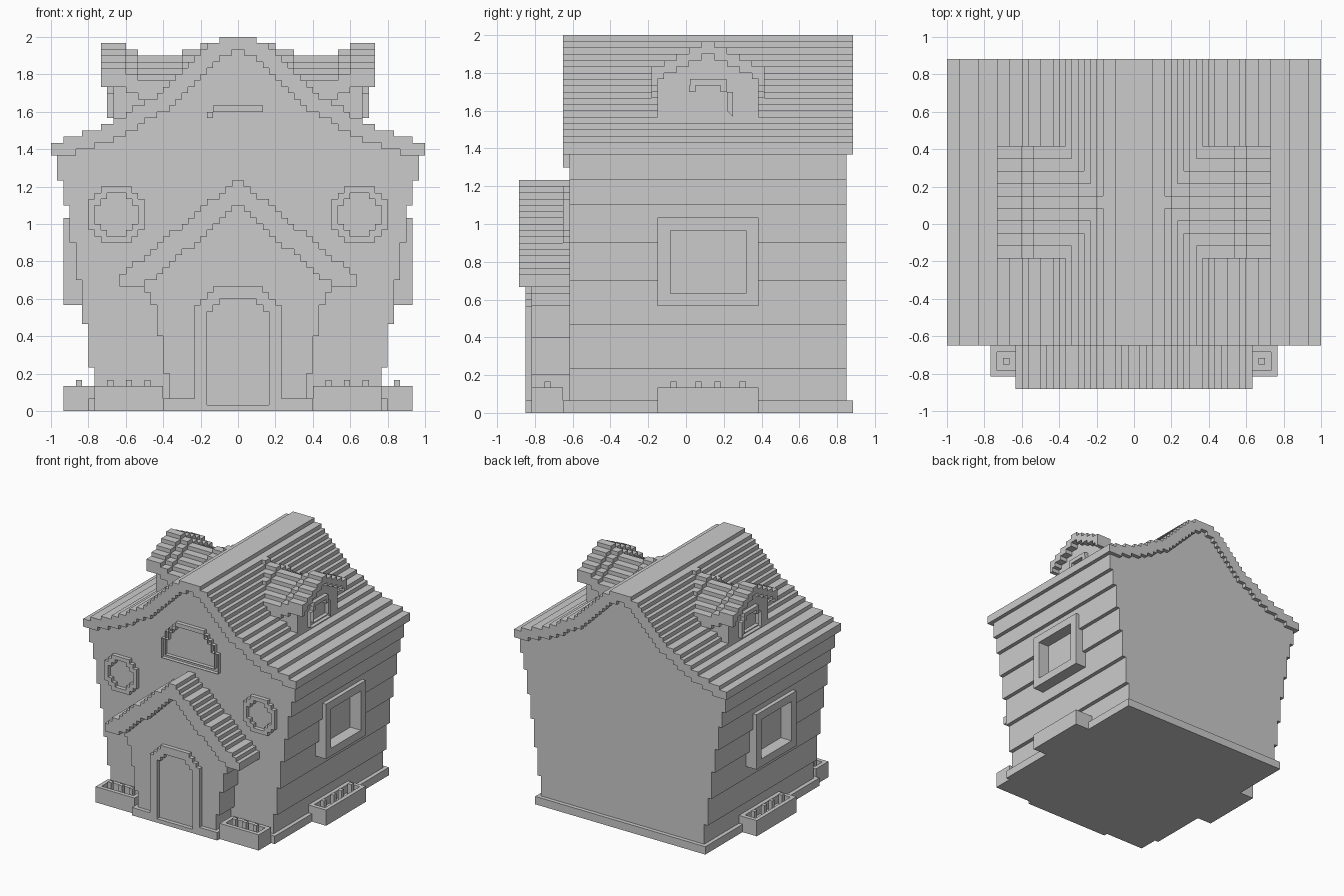
import bpy, bmesh

if "Cube" in bpy.data.objects:
    bpy.data.objects.remove(bpy.data.objects["Cube"])

U = 1 / 30  # one voxel


def swap(axis, a, b, c):
    return {'x': (c, a, b), 'y': (a, c, b), 'z': (a, b, c)}[axis]


def prism(name, loops, d0, d1, axis):
    """Filled 2D outline (later loops are holes) extruded from d0 to d1 along an axis."""
    d0, d1 = sorted((d0, d1))
    cu = bpy.data.curves.new(name, 'CURVE')
    cu.dimensions, cu.fill_mode, cu.extrude = '2D', 'BOTH', (d1 - d0) / 2
    for loop in loops:
        sp = cu.splines.new('POLY')
        sp.points.add(len(loop) - 1)
        for p, (a, b) in zip(sp.points, loop):
            p.co = (a, b, 0, 1)
        sp.use_cyclic_u = True
    tmp = bpy.data.objects.new(name + "_tmp", cu)
    bpy.context.collection.objects.link(tmp)
    dg = bpy.context.evaluated_depsgraph_get()
    me = bpy.data.meshes.new_from_object(tmp.evaluated_get(dg))
    bpy.data.objects.remove(tmp)
    bm = bmesh.new()
    bm.from_mesh(me)
    for v in bm.verts:
        a, b, c = v.co
        v.co = [U * k for k in swap(axis, a, b, c + (d0 + d1) / 2)]
    bmesh.ops.remove_doubles(bm, verts=bm.verts, dist=1e-4)
    bmesh.ops.recalc_face_normals(bm, faces=bm.faces)
    for f in bm.faces:
        f.smooth = False
    bm.to_mesh(me)
    bm.free()
    ob = bpy.data.objects.new(name, me)
    bpy.context.collection.objects.link(ob)
    return ob


def rect(a0, a1, b0, b1):
    a0, a1 = sorted((a0, a1))
    return [(a0, b0), (a1, b0), (a1, b1), (a0, b1)]


def box(name, x0, x1, y0, y1, z0, z1):
    return prism(name, [rect(x0, x1, y0, y1)], z0, z1, 'z')


def steps(rows, cx=0):
    """Symmetric stepped outline from rows of (half width, z0, z1)."""
    right = []
    for h, z0, z1 in rows:
        right += [(h, z0), (h, z1)]
    return [(cx + h, z) for h, z in right] + [(cx - h, z) for h, z in reversed(right)]


def arch(outer, inner, cx=0):
    return steps(outer, cx) + steps(inner, cx)[::-1]


# Main roof: flared stepped slope, two voxels thick
E = [30, 28, 25, 22, 20, 18, 17, 15, 13, 12, 11, 10, 9, 8, 7, 6, 5, 3]
roof_out = [(e, 42 + i if i else 41, 43 + i) for i, e in enumerate(E)]
roof_in = [(e - 2, 41 + i, 42 + i) for i, e in enumerate(E[1:])]
prism("main_roof", [arch(roof_out, roof_in)], -19.5, 26.5, 'y')

# Walls: courses widening upward, with the gables
courses = [2, 7, 14, 21, 27, 33, 37, 41]
wall_rows = [(23 + i, courses[i], courses[i + 1]) for i in range(7)]
walls = prism("walls", [steps(wall_rows + roof_in)], -18.5, 25.5, 'y')
for s in (-1, 1):
    cutter = box("window_cutter", s * 25, s * 32, -2.5, 9.5, 19, 29)
    mod = walls.modifiers.new("window_opening", 'BOOLEAN')
    mod.operation, mod.solver, mod.object = 'DIFFERENCE', 'EXACT', cutter
    bpy.context.view_layer.objects.active = walls
    bpy.ops.object.modifier_apply(modifier=mod.name)
    bpy.data.objects.remove(cutter)

# Foundation
box("foundation", -24, 24, -19.5, 26.5, 0, 2)

# Porch
porch_out = [(round(1 + (37 - z) * 1.2), z - 1 if z > 22 else 20, z) for z in range(22, 38)]
porch_in = [(15, 20, 21)] + [(round(1 + (33 - z) * 1.08), z - 1, z) for z in range(22, 34)]
prism("porch_roof", [arch(porch_out, porch_in)], -26.5, -18.5, 'y')
porch_rows = [(11, 2, 6), (12, 6, 12), (13, 12, 17), (14, 17, 19), (15, 19, 20)]
prism("porch_walls", [steps(porch_rows + porch_in)], -24.5, -18, 'y')
box("porch_floor", -12, 12, -24.5, -19, 0, 2)
door_in = [(5, 1, 16), (4, 16, 17), (3, 17, 18)]
prism("porch_step", [[(-12, 0), (12, 0), (12, 2), (5, 2), (5, 1), (-5, 1), (-5, 2), (-12, 2)]],
      -25.5, -24.5, 'y')
prism("door_frame", [arch([(7, 2, 17), (6, 17, 18), (5, 18, 19), (4, 19, 20)],
                          [(5, 2, 16)] + door_in[1:])], -25.5, -24.5, 'y')

# Arched gable window
prism("gable_window_frame",
      [steps([(8, 39, 44), (7, 44, 46), (6, 46, 47), (5, 47, 48), (4, 48, 49)]),
       steps([(7, 40, 44), (6, 44, 46), (5, 46, 47), (4, 47, 48)])], -19.5, -18.5, 'y')

# Dormer profiles, used on both slopes
d_out = [(9, 52, 55), (7, 55, 56), (5, 56, 57), (3, 57, 58), (1, 58, 59)]
d_in = [(8, 52, 53), (7, 53, 54), (5, 54, 55), (3, 55, 56), (1, 56, 57)]

for s, side in ((-1, "left"), (1, "right")):
    # Round front windows
    prism(side + "_round_window_frame",
          [steps([(2.5, 27, 28), (3.5, 28, 29), (4.5, 29, 34), (3.5, 34, 35), (2.5, 35, 36)], s * 19.5),
           steps([(1.5, 28, 29), (2.5, 29, 30), (3.5, 30, 33), (2.5, 33, 34), (1.5, 34, 35)], s * 19.5)],
          -19.5, -18.5, 'y')
    # Side window
    prism(side + "_side_window_frame", [rect(-4.5, 11.5, 17, 31), rect(-2.5, 9.5, 19, 29)],
          s * 25, s * 28, 'x')
    # Dormer with a sagging roof
    prism(side + "_dormer_wall", [steps([(8, 46, 52)] + d_in, 3.5)], s * 18, s * 20, 'x')
    prism(side + "_dormer_side_walls", [rect(-4.5, 11.5, 46, 53)], s * 8, s * 18, 'x')
    prism(side + "_dormer_roof_lip", [arch(d_out, d_in, 3.5)], s * 20, s * 22, 'x')
    for i, (x0, x1, dz) in enumerate([(18, 20, 0), (16, 18, -1), (9, 16, -2), (6, 9, -1), (4, 6, 0)]):
        rows = [(h, a + dz, b + dz) for h, a, b in d_out]
        prism(f"{side}_dormer_roof_{i}", [steps(rows, 3.5)], s * x0, s * x1, 'x')
    prism(side + "_dormer_window_frame",
          [steps([(4, 47, 51), (3, 51, 52), (2.9, 52, 53)], 3.5),
           steps([(3, 48, 51), (2, 51, 52)], 3.5)], s * 20, s * 21, 'x')
    # Planter boxes with soil and sprouts
    for name, r, sprouts in (
            ("front", (12, 23, -24.5, -19.5), [(14.5, -22), (17.5, -22), (20.5, -22)]),
            ("side", (23, 28, -4.5, 11.5), [(25.5, y) for y in (-2, 2, 5, 9)])):
        x0, x1, y0, y1 = r
        label = f"{side}_{name}_planter"
        prism(label, [rect(s * x0, s * x1, y0, y1),
                      rect(s * (x0 + 1), s * (x1 - 1), y0 + 1, y1 - 1)], 0, 4, 'z')
        box(label + "_soil", s * (x0 + 1), s * (x1 - 1), y0 + 1, y1 - 1, 0, 2)
        for i, (x, y) in enumerate(sprouts):
            box(f"{label}_sprout_{i}", s * x - .5, s * x + .5, y - .5, y + .5, 2, 5)
